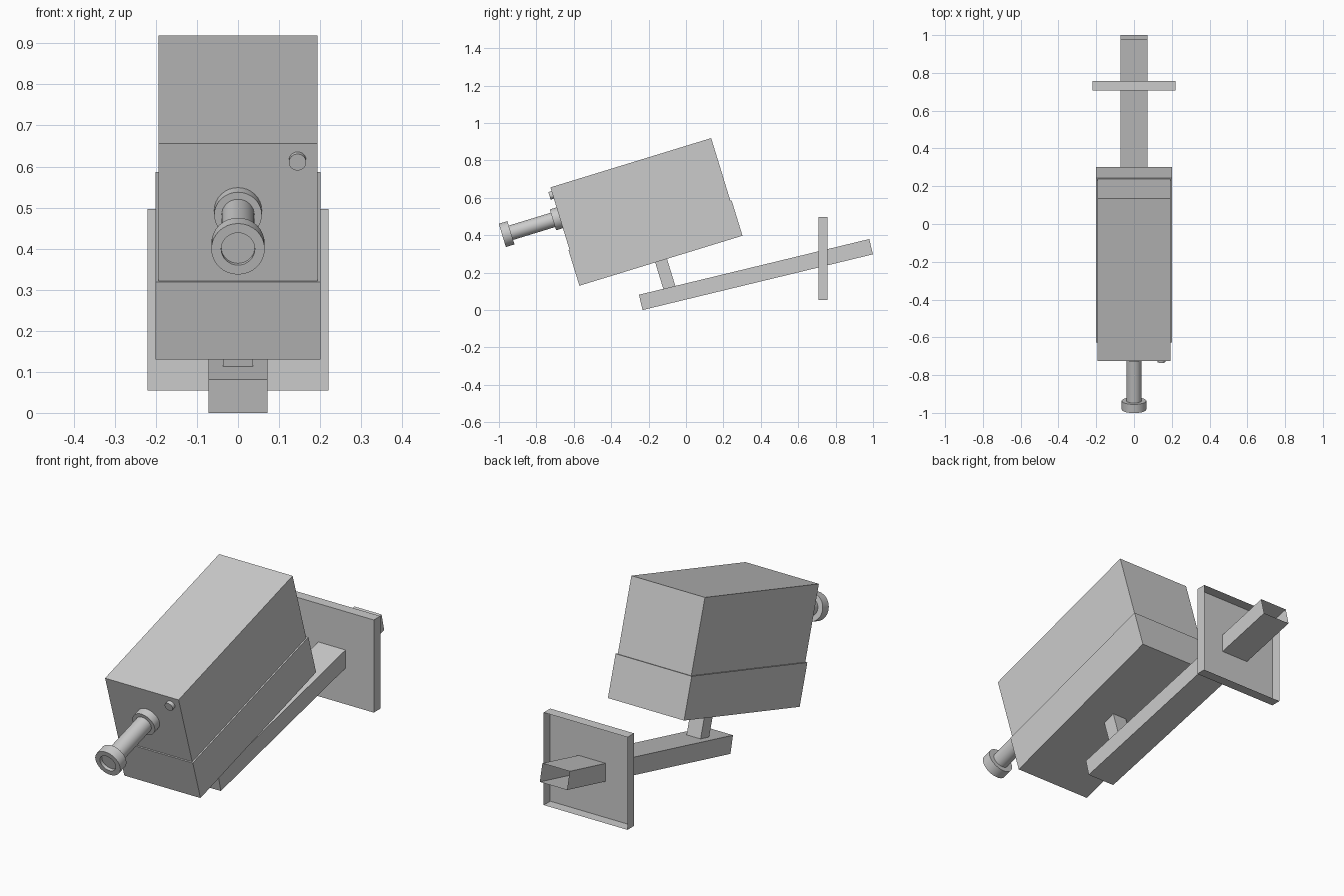
import bpy, bmesh, math
from mathutils import Matrix, Vector

if "Cube" in bpy.data.objects:
    bpy.data.objects.remove(bpy.data.objects["Cube"])

# Tilted frames: local y runs along the part, local z is its thickness
BODY = Matrix.Translation((0, -0.57, 0.13)) @ Matrix.Rotation(math.radians(17.05), 4, 'X')
ARM = Matrix.Translation((0, -0.232, 0.0)) @ Matrix.Rotation(math.radians(13.6), 4, 'X')


def finish(name, bm, frame, smooth=False):
    mesh = bpy.data.meshes.new(name)
    bm.to_mesh(mesh)
    bm.free()
    obj = bpy.data.objects.new(name, mesh)
    bpy.context.collection.objects.link(obj)
    obj.matrix_world = frame
    if smooth:
        bpy.ops.object.select_all(action='DESELECT')
        obj.select_set(True)
        bpy.context.view_layer.objects.active = obj
        bpy.ops.object.shade_smooth_by_angle(angle=math.radians(35))
    return obj


def box(name, x, y, z, frame, open_back=False):
    """Box from (min, max) ranges; open_back leaves off the +y face."""
    bm = bmesh.new()
    bmesh.ops.create_cube(bm, size=1)
    for v in bm.verts:
        v.co = Vector([(lo + hi) / 2 + c * (hi - lo) for c, (lo, hi) in zip(v.co, (x, y, z))])
    if open_back:
        bm.normal_update()
        back = [f for f in bm.faces if f.normal.y > 0.9]
        bmesh.ops.delete(bm, geom=back, context='FACES')
    return finish(name, bm, frame)


def lathe(name, profile, x, z, frame, sides=32):
    """Spin (radius, y) points about the local y axis, capping both ends."""
    bm = bmesh.new()
    rings = []
    for r, y in profile:
        rings.append([bm.verts.new((x + r * math.cos(2 * math.pi * i / sides), y,
                                    z + r * math.sin(2 * math.pi * i / sides)))
                      for i in range(sides)])
    for a, b in zip(rings, rings[1:]):
        for i in range(sides):
            j = (i + 1) % sides
            bm.faces.new((a[i], a[j], b[j], b[i]))
    bm.faces.new(rings[0])
    bm.faces.new(rings[-1])
    bmesh.ops.recalc_face_normals(bm, faces=bm.faces)
    return finish(name, bm, frame, smooth=True)


# Housing: slightly wider tray below, cover above
box("lower_housing", (-0.201, 0.201), (0, 0.912), (0, 0.198), BODY)
box("upper_housing", (-0.194, 0.194), (0.006, 0.905), (0.198, 0.548), BODY)

# Lens: collar, barrel and a rim with a shallow recess
LENS_Z = 0.378
lathe("lens_collar", [(0.058, -0.032), (0.058, 0.006)], 0, LENS_Z, BODY)
lathe("lens_barrel", [(0.04, -0.267), (0.04, -0.032)], 0, LENS_Z, BODY)
lathe("lens_rim", [(0.041, -0.3), (0.041, -0.315), (0.065, -0.315), (0.065, -0.267),
                   (0.04, -0.267)], 0, LENS_Z, BODY)

# Small indicator light on the front
lathe("indicator_light", [(0.021, -0.012), (0.021, 0.006)], 0.145, 0.506, BODY)

# Mount: post, hollow-ended arm and open-backed wall plate
box("mount_post", (-0.037, 0.037), (0.424, 0.49), (-0.16, 0), BODY)
box("mount_arm", (-0.072, 0.072), (0, 1.267), (0, 0.084), ARM, open_back=True)
box("wall_plate", (-0.221, 0.221), (0.708, 0.757), (0.055, 0.497), Matrix.Identity(4), open_back=True)
